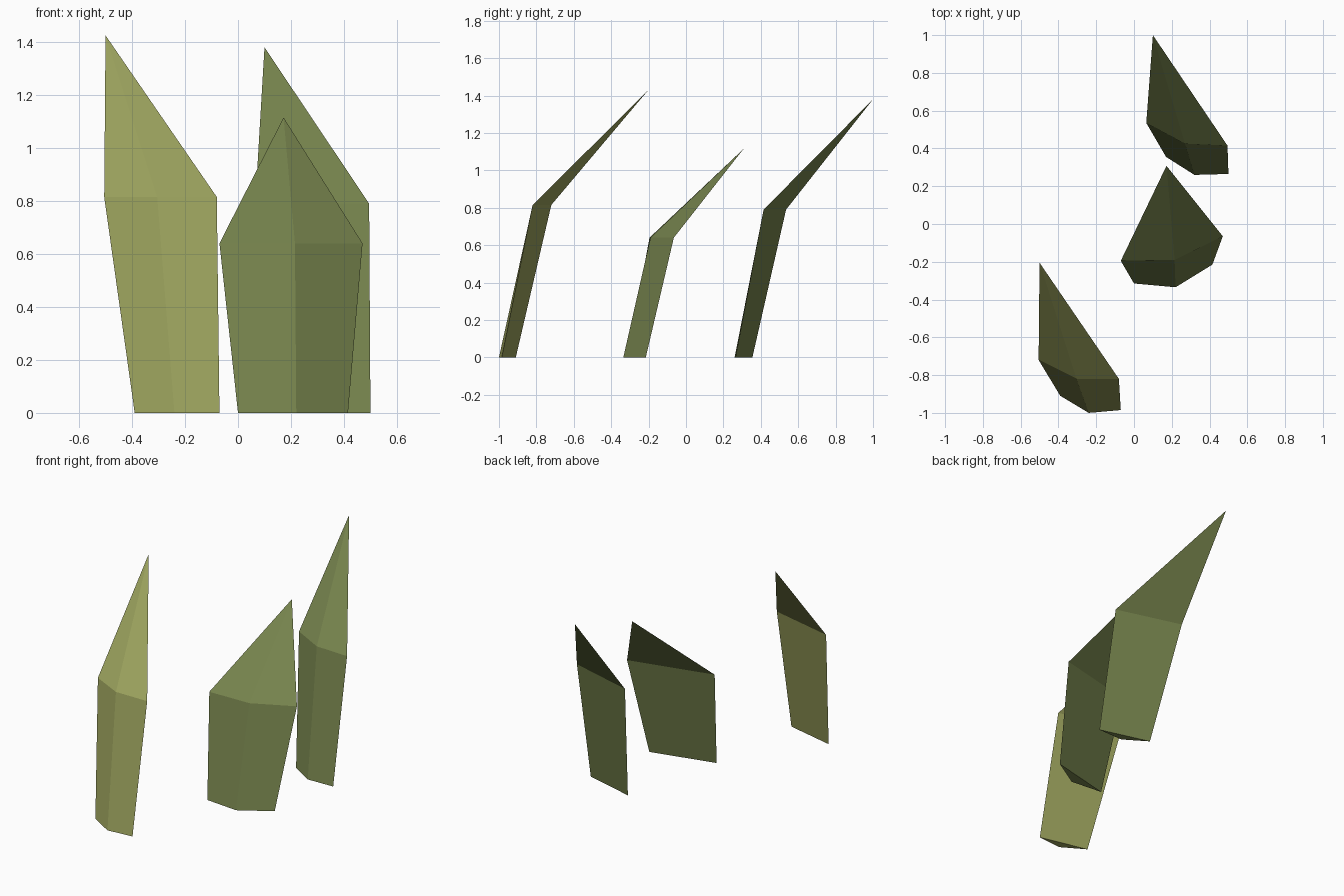
import bpy
import bmesh

cube = bpy.data.objects.get("Cube")
if cube:
    bpy.data.objects.remove(cube, do_unlink=True)


def make_material(name, color):
    mat = bpy.data.materials.new(name)
    mat.use_nodes = True
    mat.diffuse_color = color
    mat.node_tree.nodes["Principled BSDF"].inputs["Base Color"].default_value = color
    return mat


def make_blade(name, mat, base, bend, bend_height, tip):
    """Three-sided leaf: a leaning prism that bends back into a point."""
    bm = bmesh.new()
    low = [bm.verts.new((x, y, 0)) for x, y in base]
    mid = [bm.verts.new((x, y, bend_height)) for x, y in bend]
    top = bm.verts.new(tip)
    bm.faces.new(low[::-1])
    for i in range(3):
        j = (i + 1) % 3
        bm.faces.new((low[i], low[j], mid[j], mid[i]))
        bm.faces.new((mid[i], mid[j], top))
    bmesh.ops.recalc_face_normals(bm, faces=bm.faces[:])
    mesh = bpy.data.meshes.new(name)
    bm.to_mesh(mesh)
    bm.free()
    mesh.materials.append(mat)
    obj = bpy.data.objects.new(name, mesh)
    bpy.context.collection.objects.link(obj)
    return obj


yellow_green = make_material("yellow_green", (0.328, 0.361, 0.11, 1))
olive_green = make_material("olive_green", (0.181, 0.228, 0.074, 1))

# Tall blade at the front
make_blade("front_blade", yellow_green,
           [(-0.39, -0.91), (-0.24, -1.0), (-0.07, -0.985)],
           [(-0.505, -0.72), (-0.305, -0.82), (-0.08, -0.82)], 0.815,
           (-0.5, -0.205, 1.425))

# Short wide blade in the middle
make_blade("middle_blade", olive_green,
           [(0.0, -0.315), (0.22, -0.335), (0.415, -0.215)],
           [(-0.07, -0.195), (0.215, -0.19), (0.47, -0.065)], 0.64,
           (0.172, 0.308, 1.115))

# Tall blade at the back
make_blade("back_blade", olive_green,
           [(0.17, 0.355), (0.32, 0.26), (0.5, 0.265)],
           [(0.065, 0.535), (0.27, 0.425), (0.495, 0.415)], 0.79,
           (0.1, 1.0, 1.38))
